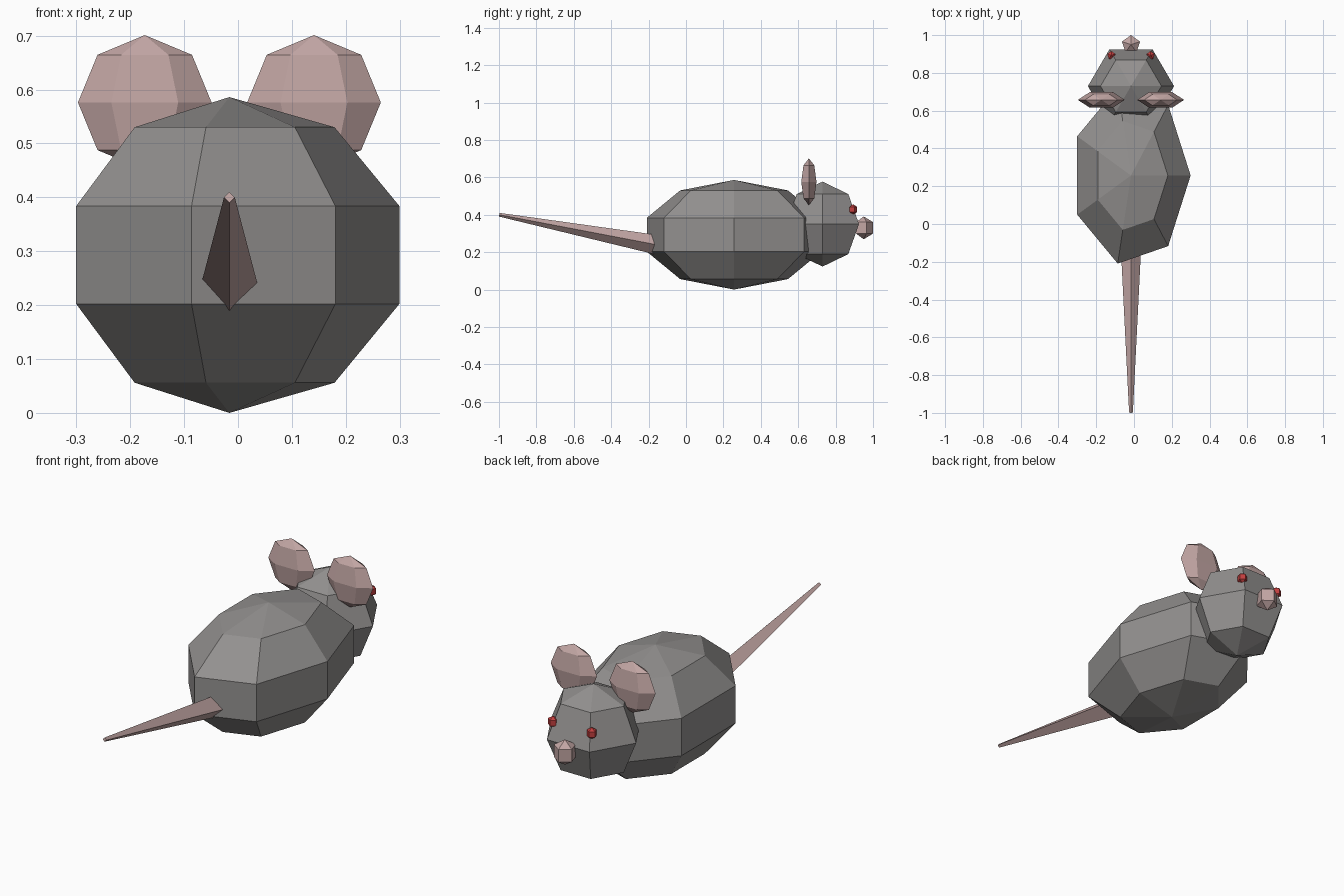
import bpy, bmesh
from math import atan2, radians, hypot
from mathutils import Matrix, Vector

if "Cube" in bpy.data.objects:
    bpy.data.objects.remove(bpy.data.objects["Cube"])

CX = -0.016  # the head, body and tail sit slightly left of centre


def material(name, rgb):
    m = bpy.data.materials.new(name)
    m.diffuse_color = (*rgb, 1)
    m.use_nodes = True
    m.node_tree.nodes["Principled BSDF"].inputs["Base Color"].default_value = m.diffuse_color
    return m


GREY = material("grey_fur", (0.29, 0.28, 0.275))
PINK = material("pink_skin", (0.54, 0.38, 0.37))
RED = material("red_eye", (0.55, 0.05, 0.05))


def finish(name, bm, mat):
    bmesh.ops.recalc_face_normals(bm, faces=bm.faces)
    mesh = bpy.data.meshes.new(name)
    bm.to_mesh(mesh)
    bm.free()
    mesh.materials.append(mat)
    obj = bpy.data.objects.new(name, mesh)
    bpy.context.collection.objects.link(obj)
    return obj


def ball(name, centre, radii, segments, rings, mat, start=0):
    """Low-poly sphere with a meridian at the given start angle."""
    bm = bmesh.new()
    bmesh.ops.create_uvsphere(bm, u_segments=segments, v_segments=rings, radius=1)
    v = next(v for v in bm.verts if hypot(v.co.x, v.co.y) > 0.1)
    turn = radians(start) - atan2(v.co.y, v.co.x)
    bm.transform(Matrix.Translation(centre) @ Matrix.Diagonal((*radii, 1))
                 @ Matrix.Rotation(turn, 4, 'Z'))
    return finish(name, bm, mat)


# Body and head
ball("body", (CX, 0.257, 0.293), (0.332, 0.503, 0.293), 7, 5, GREY)
ball("head", (CX, 0.73, 0.35), (0.228, 0.225, 0.227), 6, 4, GREY)

# Nose
ball("nose", (CX, 0.95, 0.33), (0.058, 0.058, 0.061), 5, 3, PINK, 90)

# Ears and eyes on both sides
for side, s in (("left", -1), ("right", 1)):
    ball(side + "_ear", (CX + s * 0.157, 0.657, 0.576), (0.124, 0.047, 0.125), 6, 4, PINK)
    ball(side + "_eye", (CX + s * 0.104, 0.893, 0.428), (0.026, 0.026, 0.028), 5, 3, RED, 90)

# Tail: four-sided taper rising towards its tip
base, tip = Vector((CX, -0.1, 0.229)), Vector((CX, -0.998, 0.4))
axis = tip - base
bm = bmesh.new()
bmesh.ops.create_cone(bm, cap_ends=True, segments=4, radius1=0.055, radius2=0.01,
                      depth=axis.length)
bm.transform(Matrix.Translation((base + tip) / 2)
             @ Matrix.Rotation(atan2(-axis.y, axis.z), 4, 'X'))
finish("tail", bm, PINK)
